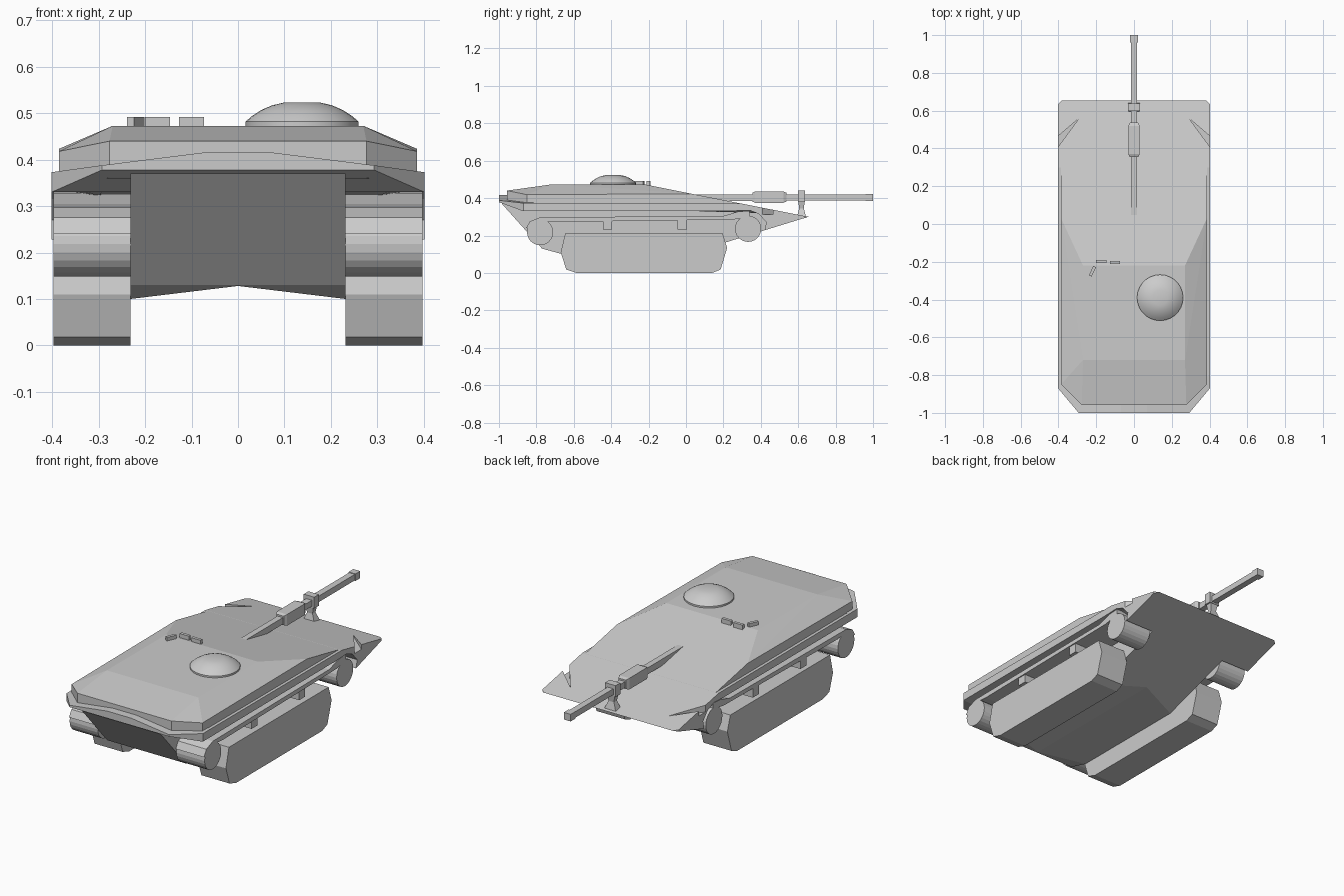
import bpy, bmesh, math
from mathutils import Vector, Matrix

if "Cube" in bpy.data.objects:
    bpy.data.objects.remove(bpy.data.objects["Cube"])


def finish(name, bm):
    bmesh.ops.recalc_face_normals(bm, faces=bm.faces)
    me = bpy.data.meshes.new(name)
    bm.to_mesh(me)
    bm.free()
    ob = bpy.data.objects.new(name, me)
    bpy.context.collection.objects.link(ob)
    return ob


def loft(name, rings):
    """Closed rings of 3D points joined in order and capped."""
    bm = bmesh.new()
    loops = [[bm.verts.new(p) for p in r] for r in rings]
    n = len(rings[0])
    for a, b in zip(loops, loops[1:]):
        for i in range(n):
            bm.faces.new((a[i], a[(i + 1) % n], b[(i + 1) % n], b[i]))
    bm.faces.new(loops[0])
    bm.faces.new(loops[-1])
    return finish(name, bm)


def prism(name, profile, x0, x1):
    """Extrude a side (y, z) profile from x0 to x1."""
    return loft(name, [[(x, y, z) for y, z in profile] for x in (x0, x1)])


def box(name, lo, hi, turn=0):
    bm = bmesh.new()
    lo, hi = Vector(lo), Vector(hi)
    bmesh.ops.create_cube(bm, size=1)
    bmesh.ops.scale(bm, vec=hi - lo, verts=bm.verts)
    ob = finish(name, bm)
    ob.location = (lo + hi) / 2
    ob.rotation_euler.z = turn
    return ob


def hull(name, half):
    """Convex body from right-hand points mirrored across x."""
    bm = bmesh.new()
    for x, y, z in half:
        bm.verts.new((x, y, z))
        bm.verts.new((-x, y, z))
    bmesh.ops.convex_hull(bm, input=bm.verts)
    bmesh.ops.dissolve_limit(bm, angle_limit=0.01, verts=bm.verts, edges=bm.edges)
    return finish(name, bm)


def glacis(x, y):
    return (x, y, 0.473 - 0.1989 * (y + 0.22))


# upper deck with sloped front, sides and rear
deck = hull("upper_deck", [
    (.27, -.22, .473), (.27, -.72, .473), (.277, -.957, .44), (.277, -.957, .36),
    (.386, -.85, .418), (.386, -.85, .36), glacis(.386, .03), glacis(.386, .44),
    glacis(.30, .57), (.386, .03, .36), (.30, .4, .32), (.386, .4, .335)])

# main hull with front wheel arch
main = prism("main_hull", [
    (-.86, .373), (-.86, .33), (.26, .332), (.34, .335), (.39, .315), (.43, .27),
    (.42, .228), (.655, .30), (.30, .37)], -.402, .402)
bm = bmesh.new()
bm.from_mesh(main.data)
for s in (-1, 1):  # clipped nose corners
    bmesh.ops.bisect_plane(bm, geom=bm.verts[:] + bm.edges[:] + bm.faces[:], dist=1e-5,
                           plane_co=(s * .382, .655, .3), plane_no=(s, 1, 0), clear_outer=True)
    bmesh.ops.holes_fill(bm, edges=[e for e in bm.edges if e.is_boundary], sides=0)
bmesh.ops.recalc_face_normals(bm, faces=bm.faces)
bm.to_mesh(main.data)
bm.free()

# rear lip with clipped corners and raised middle
hull("rear_lip", [
    (.402, -.87, .373), (.402, -.87, .33), (.402, -.80, .373), (.402, -.80, .33),
    (.33, -.87, .33), (.293, -1, .378), (.293, -1, .388), (.07, -1, .416), (.07, -.9, .416)])

# lower hull with a shallow raised keel line
rings = []
for x, z, y0, y1 in ((-.232, .10, -.66, .01), (0, .128, -.76, .10), (.232, .10, -.66, .01)):
    rings.append([(x, y, h) for y, h in (
        (-.985, .37), (-.77, .13), (y0, z), (y1, z), (.50, .253), (.45, .325), (.3, .345))])
loft("lower_hull", rings)

# slits in the front deck corners
for s in (-1, 1):
    tri = [(s * .288, .563), (s * .424, .446), (s * .404, .406)]
    cut = loft("corner_slit_cutter", [[(x, y, z) for x, y in tri] for z in (.312, .42)])
    cut.hide_render = True
    cut.hide_set(True)
    cut.display_type = 'WIRE'
    for ob in (deck, main):
        m = ob.modifiers.new("slit", 'BOOLEAN')
        m.operation, m.object, m.solver = 'DIFFERENCE', cut, 'EXACT'

# running gear on both sides
for s, side in ((-1, "left"), (1, "right")):
    a, b = s * .232, s * .398
    prism(side + "_track", [
        (-.645, .213), (.195, .213), (.22, .134), (.185, .018), (.14, 0),
        (-.585, 0), (-.64, .018), (-.67, .11)], a, b)
    prism(side + "_track_return", [
        (-.855, .24), (-.835, .275), (-.78, .297), (.20, .305), (.28, .328), (.34, .332),
        (.34, .30), (.25, .285), (-.70, .272), (-.78, .28), (-.84, .24)], a, b)
    for y in (-.42, -.02):
        box(side + "_return_support", (min(a, b), y - .025, .233), (max(a, b) - .006, y + .025, .285))
    for part, y, z in (("rear", -.78, .218), ("front", .332, .236)):
        bm = bmesh.new()
        bmesh.ops.create_cone(bm, cap_ends=True, segments=24, radius1=.07, radius2=.07, depth=.166)
        bmesh.ops.rotate(bm, matrix=Matrix.Rotation(math.pi / 2, 3, 'Y'), verts=bm.verts)
        wheel = finish(f"{side}_{part}_wheel", bm)
        wheel.location = ((a + b) / 2, y, z)

# gun
box("gun_breech", (-.016, .0, .385), (.016, .38, .42))
loft("gun_sleeve", [[(-w, y, .405 - h), (w, y, .405 - h), (w, y, .405 + h), (-w, y, .405 + h)]
                    for y, w, h in ((.355, .022, .024), (.37, .03, .03), (.52, .03, .03), (.537, .022, .024))])
box("gun_barrel", (-.017, .53, .388), (.017, .965, .42))
box("gun_muzzle", (-.02, .96, .385), (.02, 1, .423))

# travel lock holding the barrel
box("travel_lock_collar", (-.031, .598, .38), (.031, .637, .44))
loft("travel_lock_stand", [[(-w, y0, z), (w, y0, z), (w, y1, z), (-w, y1, z)]
                           for w, y0, y1, z in ((.033, .595, .64, .305), (.016, .605, .63, .345),
                                                (.024, .60, .635, .385))])

# commander cupola
N = 28
rings = [[(.138 + r * math.cos(t), -.39 + r * math.sin(t), z)
          for t in (2 * math.pi * i / N for i in range(N))]
         for r, z in ((.122, .465), (.122, .482), (.108, .494), (.088, .507), (.065, .517), (.04, .523))]
cupola = loft("cupola_dome", rings)
for p in cupola.data.polygons:
    p.use_smooth = True
bpy.context.view_layer.objects.active = cupola
cupola.select_set(True)
bpy.ops.object.shade_smooth_by_angle(angle=math.radians(40))

# periscopes around the hatch
for x, y, turn in ((-.173, -.198, 0), (-.10, -.204, 0), (-.22, -.25, math.radians(65))):
    box("periscope", (x - .027, y - .008, .465), (x + .027, y + .008, .492), turn)
